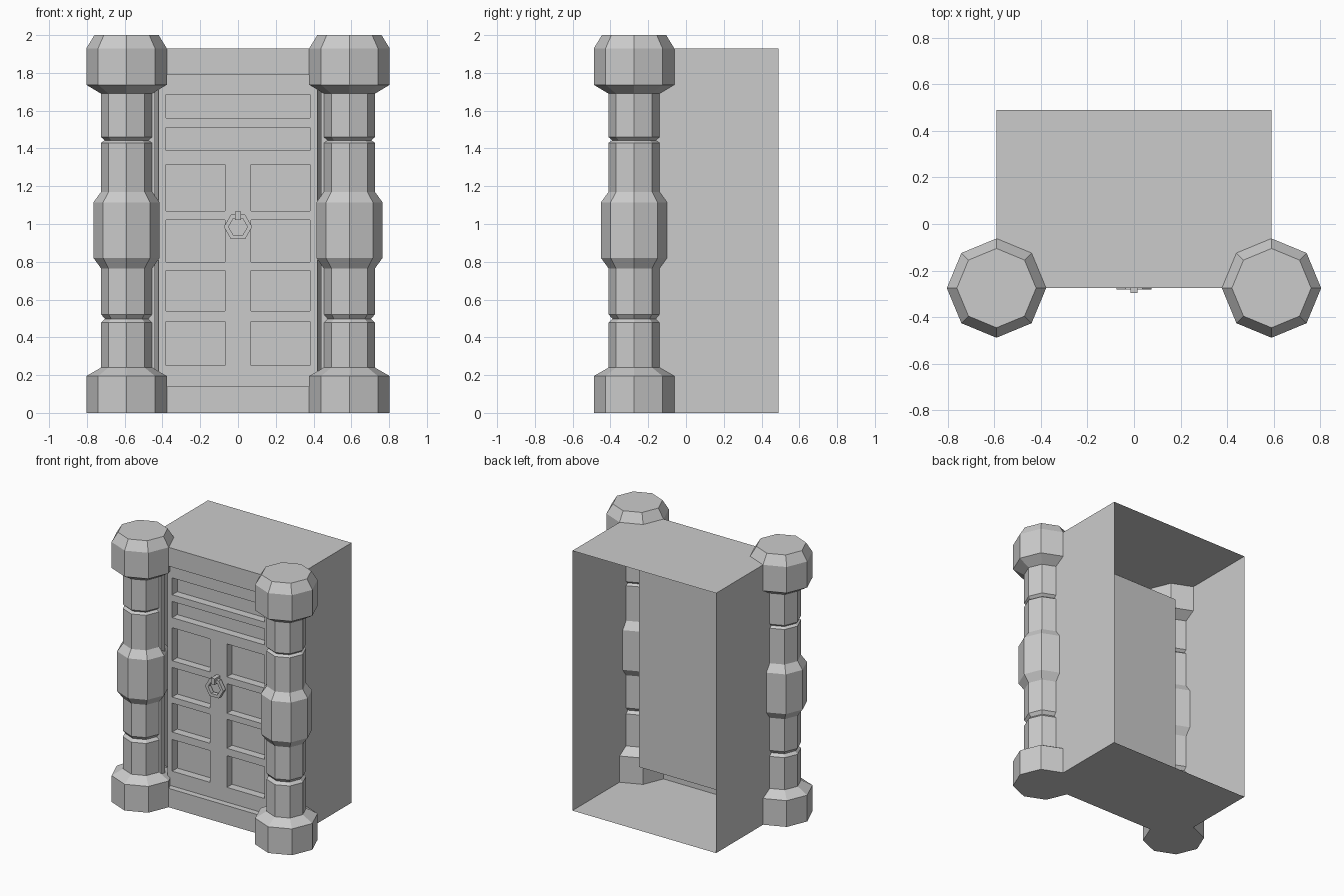
import bpy, bmesh, math

if "Cube" in bpy.data.objects:
    bpy.data.objects.remove(bpy.data.objects["Cube"])

def make(name, verts, faces):
    me = bpy.data.meshes.new(name)
    me.from_pydata(verts, [], faces)
    bm = bmesh.new()
    bm.from_mesh(me)
    bmesh.ops.recalc_face_normals(bm, faces=bm.faces)
    bm.to_mesh(me)
    bm.free()
    ob = bpy.data.objects.new(name, me)
    bpy.context.collection.objects.link(ob)
    return ob

def rect(hw, y, z0, z1):
    return [(-hw, y, z0), (hw, y, z0), (hw, y, z1), (-hw, y, z1)]

def bridge(rings, n):
    return [(r*n + i, r*n + (i+1) % n, (r+1)*n + (i+1) % n, (r+1)*n + i)
            for r in range(rings - 1) for i in range(n)]

def box(name, x0, x1, y0, y1, z0, z1):
    v = [(x, y, z) for x in (x0, x1) for y in (y0, y1) for z in (z0, z1)]
    f = [(0, 1, 3, 2), (4, 6, 7, 5), (0, 4, 5, 1), (2, 3, 7, 6), (0, 2, 6, 4), (1, 5, 7, 3)]
    return make(name, v, f)

# open-backed housing with a doorway in its front wall
v = (rect(.59, .49, 0, 1.93) + rect(.59, -.275, 0, 1.93)
     + rect(.44, -.275, .14, 1.79) + rect(.44, -.23, .14, 1.79))
make("housing", v, bridge(4, 4))

# door slab, slightly narrower at the front
v = rect(.42, -.23, .14, 1.79) + rect(.45, -.09, .14, 1.79)
door = make("door", v, bridge(2, 4) + [(0, 1, 2, 3), (4, 5, 6, 7)])

# sunken panels: two wide ones on top, four rows of pairs below
panels = [(-.38, .38, 1.56, 1.685), (-.38, .38, 1.39, 1.51)]
for z0, z1 in [(1.07, 1.315), (.80, 1.02), (.54, .755), (.25, .485)]:
    panels += [(-.38, -.07, z0, z1), (.07, .38, z0, z1)]
bpy.context.view_layer.objects.active = door
for x0, x1, z0, z1 in panels:
    cut = box("panel_cutter", x0, x1, -.35, -.17, z0, z1)
    cut.hide_render = True
    mod = door.modifiers.new("panel", 'BOOLEAN')
    mod.operation, mod.solver, mod.object = 'DIFFERENCE', 'EXACT', cut
    bpy.ops.object.modifier_apply(modifier=mod.name)
    bpy.data.objects.remove(cut)

# turned eight-sided columns at both front corners
profile = [(.213, 0), (.213, .195), (.135, .24), (.135, .478), (.115, .498), (.135, .522),
           (.135, .765), (.175, .82), (.175, 1.115), (.135, 1.17), (.135, 1.43),
           (.115, 1.443), (.135, 1.46), (.135, 1.69), (.213, 1.737), (.213, 1.93), (.17, 2.0)]
n = 8
for side, sx in (("left", -1), ("right", 1)):
    v = [(sx*.59 + r*math.cos(i*math.tau/n), -.275 + r*math.sin(i*math.tau/n), z)
         for r, z in profile for i in range(n)]
    top = (len(profile) - 1)*n
    make(side + "_column", v, bridge(len(profile), n)
         + [tuple(range(n)), tuple(range(top, top + n))])

# hexagonal knocker ring and its staple
n = 6
loops = [(.075, -.28), (.05, -.28), (.05, -.25), (.075, -.25), (.075, -.28)]
v = [(r*math.cos(i*math.tau/n), y, .985 + r*math.sin(i*math.tau/n))
     for r, y in loops[:4] for i in range(n)]
faces = [tuple(k % (4*n) for k in f) for f in bridge(5, n)]
make("knocker_ring", v, faces)
box("knocker_staple", -.015, .015, -.295, -.22, 1.02, 1.065)
